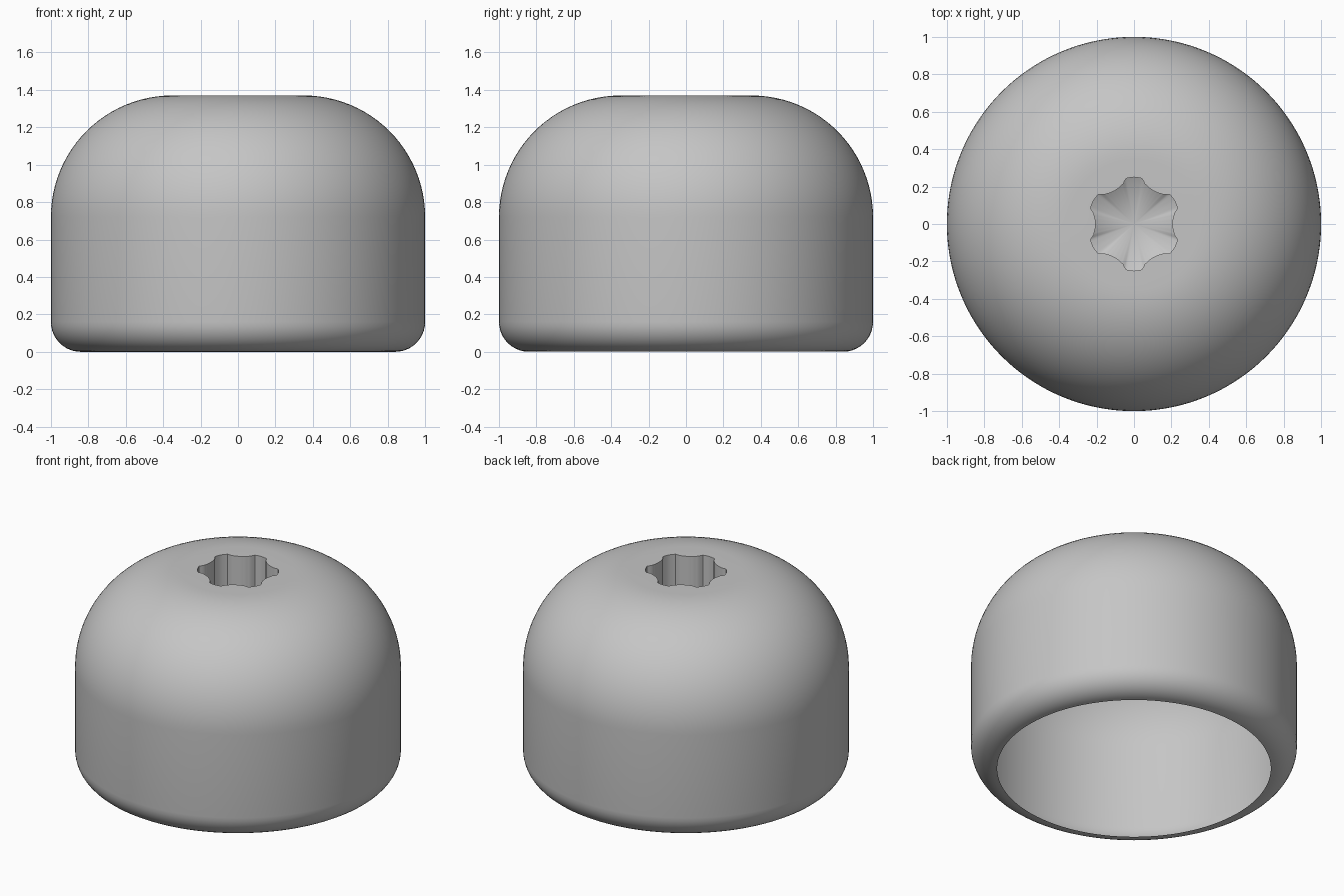
import bpy, bmesh, math

if "Cube" in bpy.data.objects:
    bpy.data.objects.remove(bpy.data.objects["Cube"])

SEG = 144          # points around, a multiple of 12 so every lobe is identical
TOP = 1.37

grey = bpy.data.materials.new("plain grey")
grey.diffuse_color = (0.56, 0.56, 0.56, 1)
grey.use_nodes = True
grey.node_tree.nodes["Principled BSDF"].inputs["Base Color"].default_value = grey.diffuse_color


def socket_radius(a):
    """Six-lobed star outline, one lobe pointing to +y."""
    off = abs((math.degrees(a) - 30 + 30) % 60 - 30)
    pts = [(0, 0.25), (10, 0.247), (15, 0.222), (22.5, 0.209), (30, 0.205)]
    for (a0, r0), (a1, r1) in zip(pts, pts[1:]):
        if off <= a1 + 1e-6:
            return r0 + (r1 - r0) * (off - a0) / (a1 - a0)
    return pts[-1][1]


def arc(cx, cz, r, start, end, n):
    return [(cx + r * math.cos(math.radians(start + (end - start) * i / n)),
             cz + r * math.sin(math.radians(start + (end - start) * i / n)))
            for i in range(n + 1)]


def skin(name, rings, tip=None):
    """Bridge rings of (radius or radius function, z); optionally close at a tip."""
    bm = bmesh.new()
    loops = []
    for r, z in rings:
        loop = []
        for i in range(SEG):
            a = 2 * math.pi * i / SEG
            rad = r(a) if callable(r) else r
            loop.append(bm.verts.new((rad * math.cos(a), rad * math.sin(a), z)))
        loops.append(loop)
    for lo, hi in zip(loops, loops[1:]):
        for i in range(SEG):
            j = (i + 1) % SEG
            bm.faces.new((lo[i], lo[j], hi[j], hi[i]))
    if tip is not None:
        t = bm.verts.new((0, 0, tip))
        for i in range(SEG):
            bm.faces.new((loops[-1][i], loops[-1][(i + 1) % SEG], t))
    me = bpy.data.meshes.new(name)
    bm.to_mesh(me)
    bm.free()
    me.materials.append(grey)
    ob = bpy.data.objects.new(name, me)
    bpy.context.collection.objects.link(ob)
    bpy.ops.object.select_all(action='DESELECT')
    ob.select_set(True)
    bpy.context.view_layer.objects.active = ob
    bpy.ops.object.shade_smooth_by_angle(angle=math.radians(30))
    return ob


# Open-bottomed domed shell: rounded lower edge, straight wall, dome, flat top
profile = arc(0.84, 0.16, 0.16, -90, 0, 10) + arc(0.35, 0.72, 0.65, 0, 90, 24)
skin("domed_shell", profile + [(socket_radius, TOP)])

# Star-shaped drive recess with a conical floor
skin("drive_socket", [(socket_radius, TOP), (socket_radius, 1.06)], tip=0.95)
